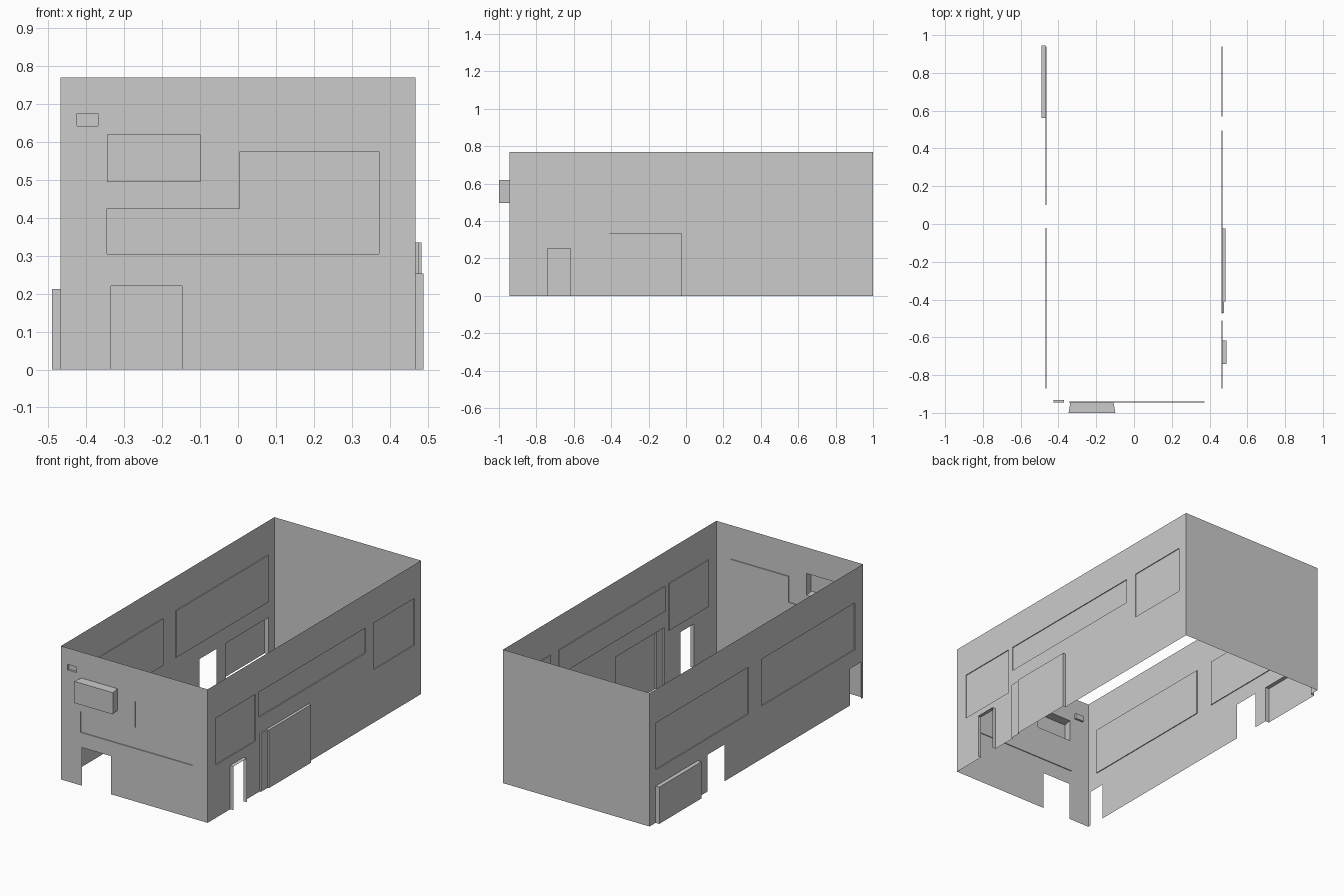
import bpy, bmesh
from mathutils import Vector

cube = bpy.data.objects.get("Cube")
if cube:
    bpy.data.objects.remove(cube, do_unlink=True)

grey = bpy.data.materials.new("light_grey")
grey.use_nodes = True
grey.diffuse_color = (0.6, 0.6, 0.6, 1)
grey.node_tree.nodes["Principled BSDF"].inputs["Base Color"].default_value = (0.6, 0.6, 0.6, 1)

HEIGHT = 0.77
SIDE, FRONT, BACK = 0.468, -0.945, 1.0
RECESS = -0.005
SILL, HEAD = 0.305, 0.575


def wall(name, u_dir, out_dir, distance, span, panels):
    """Thin wall; each panel is (u0, u1, z0, z1, depth, is_open), pushed along out_dir."""
    u_dir, out_dir, up = Vector(u_dir), Vector(out_dir), Vector((0, 0, 1))
    us = sorted({*span, *(p[0] for p in panels), *(p[1] for p in panels)})
    zs = sorted({0, HEIGHT, *(p[2] for p in panels), *(p[3] for p in panels)})
    bm = bmesh.new()

    def face(*points):
        bm.faces.new([bm.verts.new(u_dir * u + up * z + out_dir * (distance + d))
                      for u, z, d in points])

    def cell(i, j):
        u, z = (us[i] + us[i + 1]) / 2, (zs[j] + zs[j + 1]) / 2
        for u0, u1, z0, z1, depth, is_open in panels:
            if u0 < u < u1 and z0 < z < z1:
                return depth, is_open
        return 0, False

    for i in range(len(us) - 1):
        for j in range(len(zs) - 1):
            a, is_open = cell(i, j)
            u0, u1, z0, z1 = us[i], us[i + 1], zs[j], zs[j + 1]
            if not is_open:
                face((u0, z0, a), (u1, z0, a), (u1, z1, a), (u0, z1, a))
            # Reveals where neighbouring cells differ in depth
            if i + 2 < len(us):
                b = cell(i + 1, j)[0]
                if a != b:
                    face((u1, z0, a), (u1, z0, b), (u1, z1, b), (u1, z1, a))
            if j + 2 < len(zs):
                b = cell(i, j + 1)[0]
                if a != b:
                    face((u1, z1, a), (u1, z1, b), (u0, z1, b), (u0, z1, a))
    bmesh.ops.remove_doubles(bm, verts=bm.verts, dist=0.0001)
    mesh = bpy.data.meshes.new(name)
    bm.to_mesh(mesh)
    bm.free()
    mesh.materials.append(grey)
    obj = bpy.data.objects.new(name, mesh)
    bpy.context.collection.objects.link(obj)
    return obj


# Front: stepped recess, vent, projecting box and doorway
front = wall("front_wall", (1, 0, 0), (0, -1, 0), -FRONT, (-SIDE, SIDE), [
    (-0.345, 0.372, SILL, 0.425, RECESS, False),
    (0.005, 0.372, 0.425, HEAD, RECESS, False),
    (-0.425, -0.37, 0.643, 0.675, -0.012, False),
    (-0.337, -0.108, 0.495, 0.62, 0.055, False),
    (-0.335, -0.148, 0, 0.22, 0, True),
])
# The projecting box flares slightly outwards
for v in front.data.vertices:
    if v.co.y < -0.99:
        v.co.x += 0.009 if v.co.x > -0.22 else -0.009

# Left side: three windows, porch doorway, wide door with a stepped edge
wall("left_wall", (0, 1, 0), (1, 0, 0), SIDE, (FRONT, BACK), [
    (-0.87, -0.51, SILL, HEAD, RECESS, False),
    (-0.475, 0.495, 0.43, HEAD, RECESS, False),
    (0.57, 0.94, SILL, HEAD, RECESS, False),
    (-0.74, -0.618, 0, 0.253, 0.022, True),
    (-0.41, -0.025, 0, 0.335, 0.016, False),
    (-0.472, -0.41, 0, 0.335, 0.008, False),
])

# Right side: two windows, two doorways and a shallow projecting bay
wall("right_wall", (0, -1, 0), (-1, 0, 0), SIDE, (-BACK, -FRONT), [
    (0.02, 0.87, SILL, HEAD, RECESS, False),
    (-0.94, -0.1, SILL, HEAD, RECESS, False),
    (-0.945, -0.56, 0, 0.212, 0.023, False),
    (-0.472, -0.318, 0, 0.212, 0, True),
    (0.825, 0.928, 0, 0.212, 0, True),
])

# Back: plain wall
wall("back_wall", (-1, 0, 0), (0, 1, 0), BACK, (-SIDE, SIDE), [])
